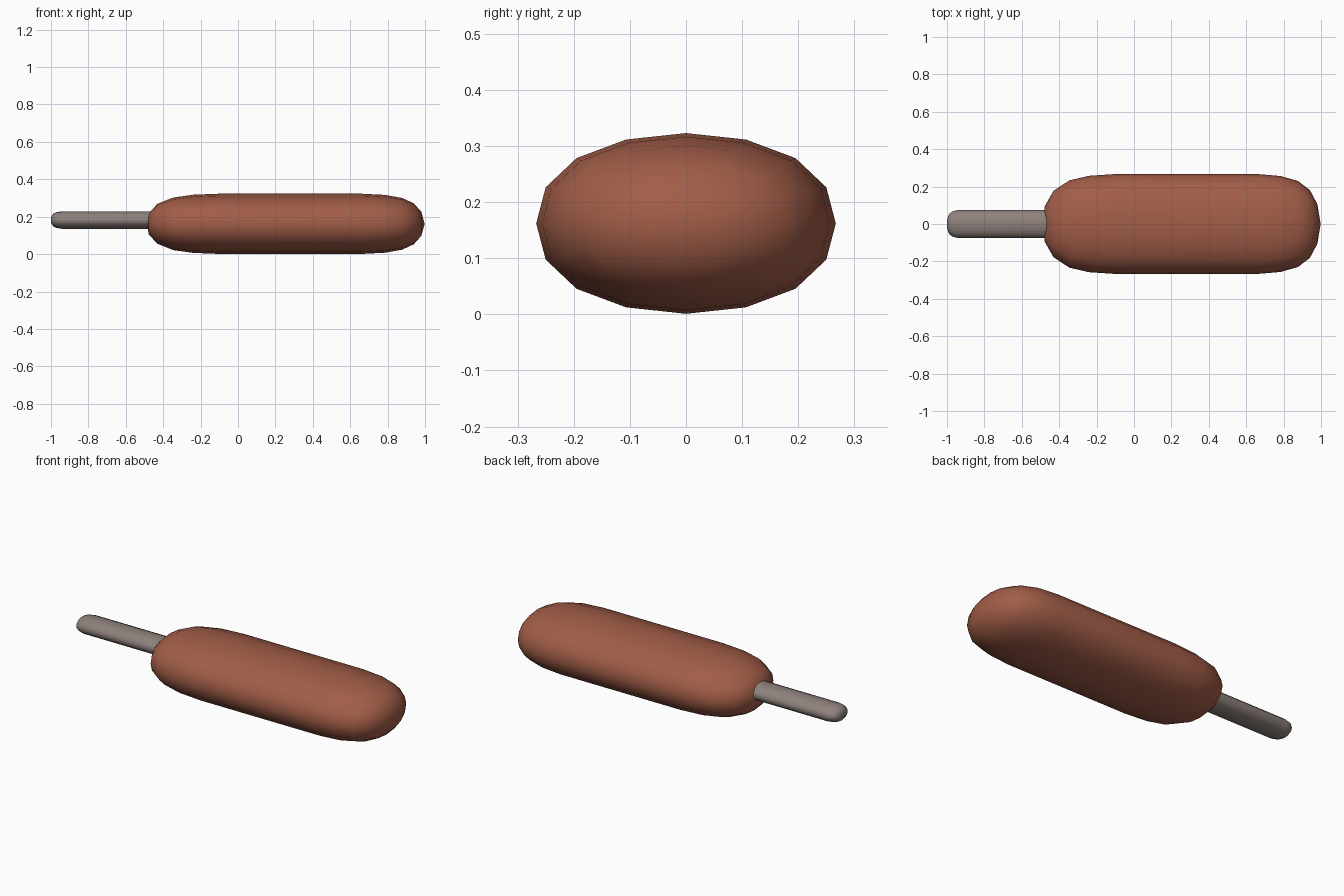
import bpy, bmesh, math

if "Cube" in bpy.data.objects:
    bpy.data.objects.remove(bpy.data.objects["Cube"])

def material(name, rgb):
    m = bpy.data.materials.new(name)
    m.diffuse_color = (*rgb, 1)
    m.use_nodes = True
    m.node_tree.nodes["Principled BSDF"].inputs["Base Color"].default_value = m.diffuse_color
    return m

def loft(name, section, stations, centre_z, mat):
    """Sweep a closed (y, z) section along x; stations are (x, scale), scale 0 = pole."""
    bm = bmesh.new()
    n = len(section)
    rings = []
    for x, s in stations:
        if s == 0:
            rings.append([bm.verts.new((x, 0, centre_z))] * n)
        else:
            rings.append([bm.verts.new((x, y * s, centre_z + z * s)) for y, z in section])
    for a, b in zip(rings, rings[1:]):
        for i in range(n):
            j = (i + 1) % n
            corners = list(dict.fromkeys((a[i], a[j], b[j], b[i])))
            bm.faces.new(corners)
    bmesh.ops.recalc_face_normals(bm, faces=bm.faces)
    for f in bm.faces:
        f.smooth = True
    me = bpy.data.meshes.new(name)
    bm.to_mesh(me)
    bm.free()
    me.materials.append(mat)
    ob = bpy.data.objects.new(name, me)
    bpy.context.collection.objects.link(ob)
    return ob

def mirrored(quarter):
    """Full 16-gon from the quarter running from +y to +z."""
    half = quarter + [(-y, z) for y, z in quarter[-2::-1]]
    return half + [(y, -z) for y, z in half[-2:0:-1]]

# Coating: slightly full oval section, blunt rounded ends
coating_section = mirrored([(.267, 0), (.25, .0645), (.195, .1165), (.107, .1495), (0, .161)])
coating_stations = [(-.485, 0), (-.478, .35), (-.43, .665), (-.345, .875), (-.24, .965), (-.1, 1),
                    (.27, 1), (.66, 1), (.785, .96), (.877, .86), (.94, .68), (.98, .4), (.998, 0)]
loft("coating", coating_section, coating_stations, .162,
     material("coating_brown", (.36, .11, .065)))

# Stick: oval section, rounded outer end
stick_section = [(.075 * math.cos(math.tau * i / 16), .047 * math.sin(math.tau * i / 16))
                 for i in range(16)]
stick_stations = [(-1, 0), (-.998, .4), (-.988, .72), (-.97, .9), (-.94, 1), (-.35, 1), (-.35, 0)]
loft("stick", stick_section, stick_stations, .182,
     material("stick_grey", (.27, .22, .20)))

bpy.ops.object.select_all(action='DESELECT')
for ob in bpy.context.collection.objects:
    ob.select_set(True)
    bpy.context.view_layer.objects.active = ob
bpy.ops.object.shade_smooth_by_angle(angle=math.radians(60))
